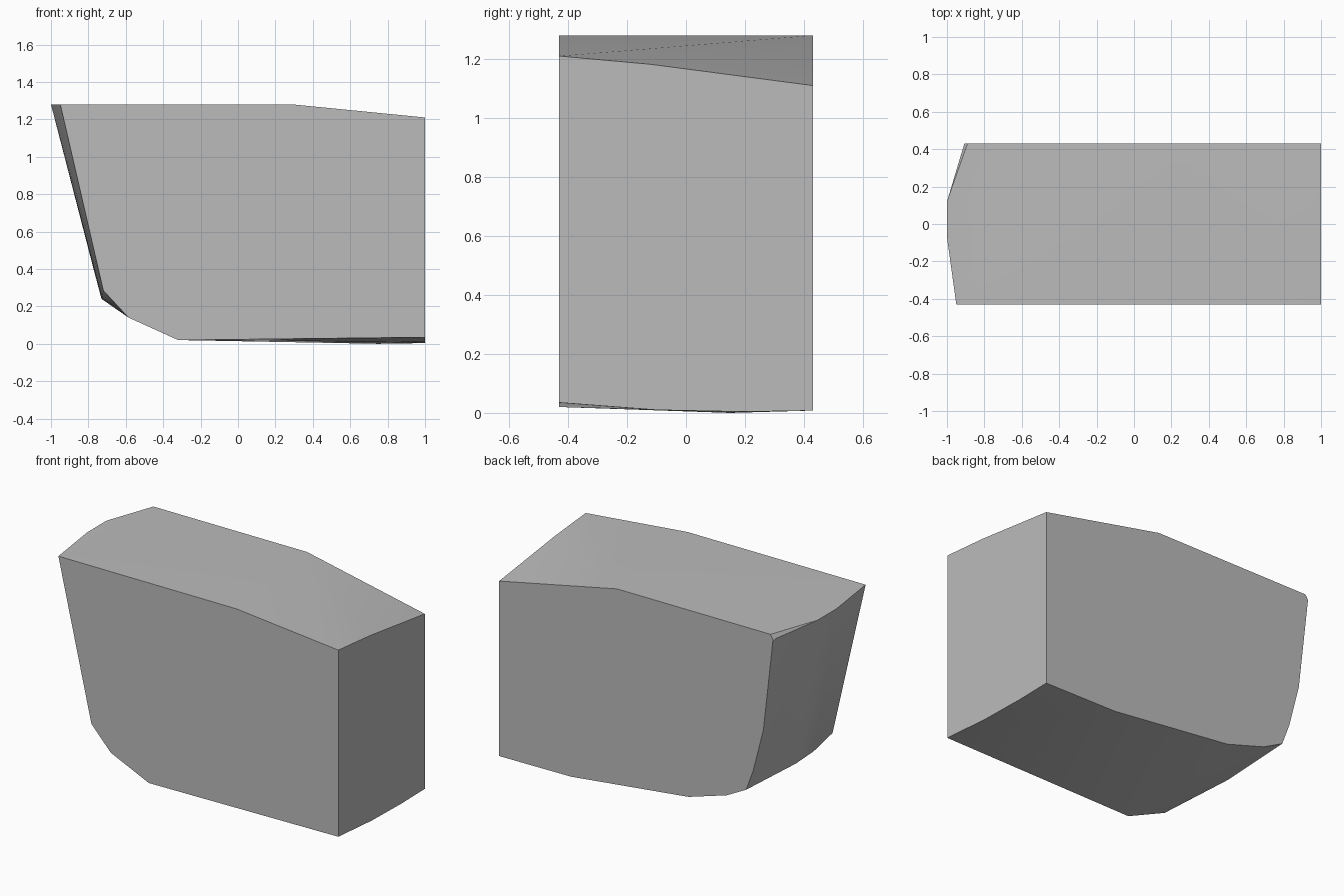
import bpy, bmesh, math

if "Cube" in bpy.data.objects:
    bpy.data.objects.remove(bpy.data.objects["Cube"], do_unlink=True)

HALF = 0.43   # half depth
TOP = 1.28    # height of the flat top

# Outline of the flat front side (x, z)
front = [(-0.95, TOP), (0.29, TOP), (1, 1.21), (1, 0.035),
         (-0.32, 0.02), (-0.585, 0.14), (-0.72, 0.285)]

# Outline of the flat back side (x, z)
back = [(-0.89, TOP), (0.18, TOP), (1, 1.11), (1, 0.008), (0.5, 0.012),
        (-0.32, 0.104), (-0.585, 0.185), (-0.72, 0.256),
        (-0.77, 0.391), (-0.84, 0.663), (-0.907, 1.25)]

# Bulges between the two sides: rounded end, top ridge and belly
between = [(-1, -0.07, TOP), (-1, 0.12, TOP),
           (-0.73, -0.05, 0.24), (-0.728, -0.23, 0.248),
           (1, -0.12, 1.182), (1, -0.1, 0.01), (1, 0.2, 0.004),
           (0.75, 0.15, 0)]

points = [(x, -HALF, z) for x, z in front]
points += [(x, HALF, z) for x, z in back]
points += between

# Wrap the outlines in one convex skin
bm = bmesh.new()
for p in points:
    bm.verts.new(p)
bmesh.ops.convex_hull(bm, input=bm.verts[:])
bmesh.ops.delete(bm, geom=[v for v in bm.verts if not v.link_faces], context='VERTS')
bmesh.ops.dissolve_limit(bm, angle_limit=math.radians(0.3),
                         verts=bm.verts[:], edges=bm.edges[:])
bmesh.ops.recalc_face_normals(bm, faces=bm.faces[:])
mesh = bpy.data.meshes.new("rounded_block")
bm.to_mesh(mesh)
bm.free()

block = bpy.data.objects.new("rounded_block", mesh)
bpy.context.collection.objects.link(block)

# Plain grey
grey = bpy.data.materials.new("plain grey")
grey.use_nodes = True
color = (0.5, 0.5, 0.5, 1)
grey.diffuse_color = color
grey.node_tree.nodes["Principled BSDF"].inputs["Base Color"].default_value = color
mesh.materials.append(grey)

# Smooth the shallow bends, keep the side edges sharp
bpy.ops.object.select_all(action='DESELECT')
block.select_set(True)
bpy.context.view_layer.objects.active = block
bpy.ops.object.shade_smooth_by_angle(angle=math.radians(30))
